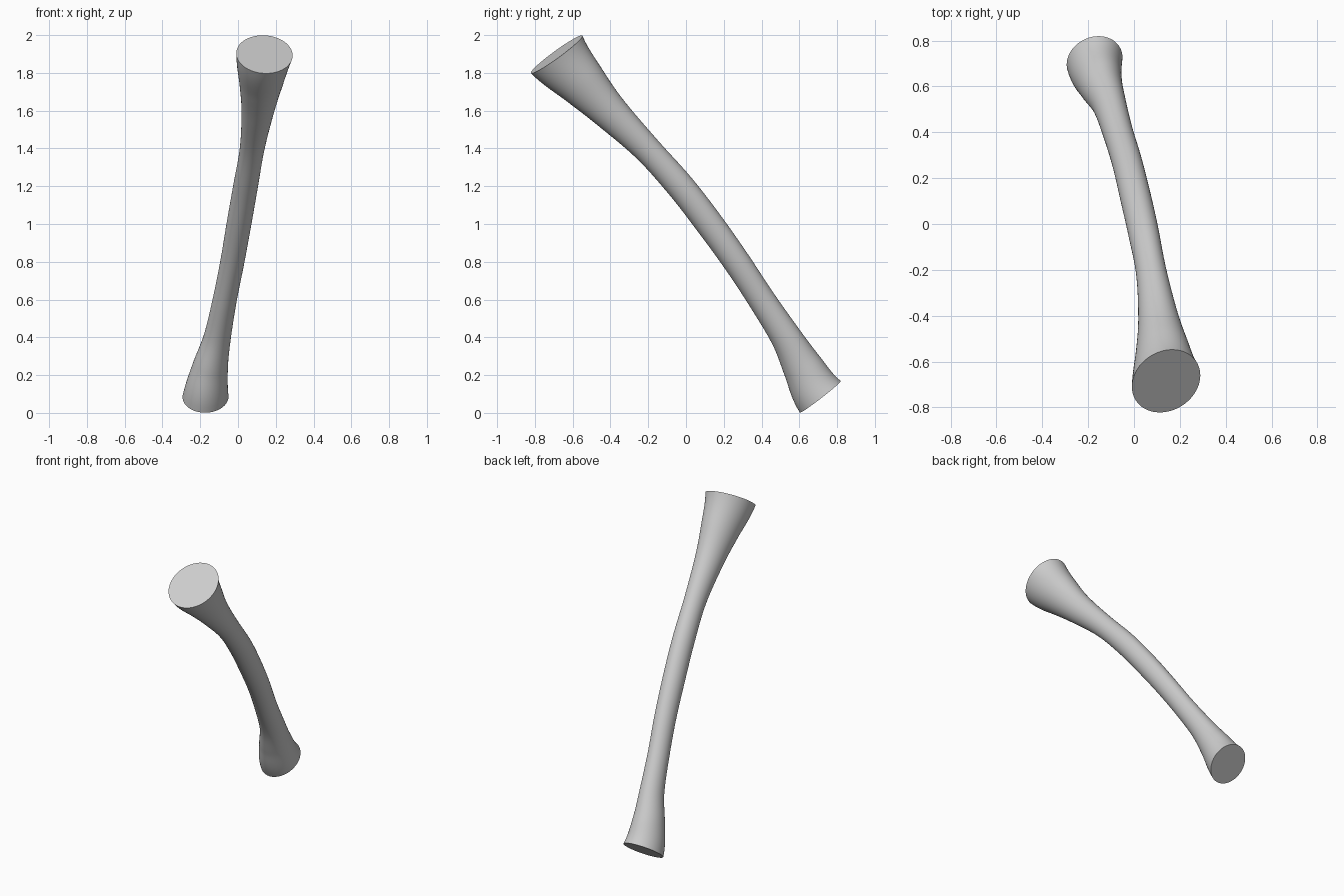
import bpy, bmesh, math
from mathutils import Vector

cube = bpy.data.objects.get("Cube")
if cube:
    bpy.data.objects.remove(cube, do_unlink=True)

SIDES = 64
STEPS = 8
RATIO = 0.86                 # minor / major axis of the oval section
TURN = math.radians(70)      # rotation of the oval in its plane

# Centre line stations: x, y, z, major radius
stations = [
    (-0.172, 0.711, 0.085, 0.139),
    (-0.148, 0.62, 0.24, 0.109),
    (-0.11, 0.53, 0.40, 0.083),
    (-0.07, 0.40, 0.60, 0.073),
    (-0.03, 0.268, 0.80, 0.073),
    (0.005, 0.125, 1.0, 0.075),
    (0.04, -0.03, 1.2, 0.075),
    (0.075, -0.21, 1.4, 0.075),
    (0.105, -0.41, 1.6, 0.099),
    (0.123, -0.55, 1.748, 0.132),
    (0.14, -0.685, 1.898, 0.1715),
]
bottom_dir = Vector((0.07, -0.615, 0.785)).normalized()
top_dir = Vector((0.13, -0.59, 0.79)).normalized()

# Guide points past the ends make the end sections square to their directions
pts = [Vector(s) for s in stations]
low = pts[1].to_3d() - bottom_dir * 0.42
high = pts[-2].to_3d() + top_dir * 0.42
pts = ([Vector((*low, 2 * pts[0].w - pts[1].w))] + pts
       + [Vector((*high, 2 * pts[-1].w - pts[-2].w))])


def spline(a, b, c, d, t):
    """Point and tangent on a smooth curve from b to c."""
    k1, k2, k3 = c - a, 2 * a - 5 * b + 4 * c - d, 3 * (b - c) + d - a
    point = b + (k1 * t + k2 * t * t + k3 * t ** 3) / 2
    return point, k1 + 2 * k2 * t + 3 * k3 * t * t


def section(bm, point, tangent):
    n = tangent.to_3d().normalized()
    u = Vector((1, 0, 0))
    u = (u - n * u.dot(n)).normalized()
    v = n.cross(u)
    major = u * math.cos(TURN) + v * math.sin(TURN)
    minor = n.cross(major) * RATIO
    ring = []
    for i in range(SIDES):
        a = math.tau * i / SIDES
        offset = (major * math.cos(a) + minor * math.sin(a)) * point.w
        ring.append(bm.verts.new(point.to_3d() + offset))
    return ring


# Sweep the oval section along the centre line
bm = bmesh.new()
rings = []
for i in range(len(pts) - 3):
    for s in range(STEPS):
        rings.append(section(bm, *spline(*pts[i:i + 4], s / STEPS)))
rings.append(section(bm, *spline(*pts[-4:], 1)))

for lower, upper in zip(rings, rings[1:]):
    for i in range(SIDES):
        j = (i + 1) % SIDES
        bm.faces.new((lower[i], lower[j], upper[j], upper[i]))

# Flat end caps
bm.faces.new(rings[0][::-1])
bm.faces.new(rings[-1])
bmesh.ops.recalc_face_normals(bm, faces=bm.faces)

mesh = bpy.data.meshes.new("flared_shaft")
bm.to_mesh(mesh)
bm.free()
shaft = bpy.data.objects.new("flared_shaft", mesh)
bpy.context.collection.objects.link(shaft)

# Plain grey material
grey = bpy.data.materials.new("light_grey")
grey.use_nodes = True
colour = (0.6, 0.6, 0.6, 1)
grey.diffuse_color = colour
grey.node_tree.nodes["Principled BSDF"].inputs["Base Color"].default_value = colour
mesh.materials.append(grey)

# Smooth sides with crisp cap edges
bpy.ops.object.select_all(action="DESELECT")
shaft.select_set(True)
bpy.context.view_layer.objects.active = shaft
bpy.ops.object.shade_smooth_by_angle(angle=math.radians(35))
